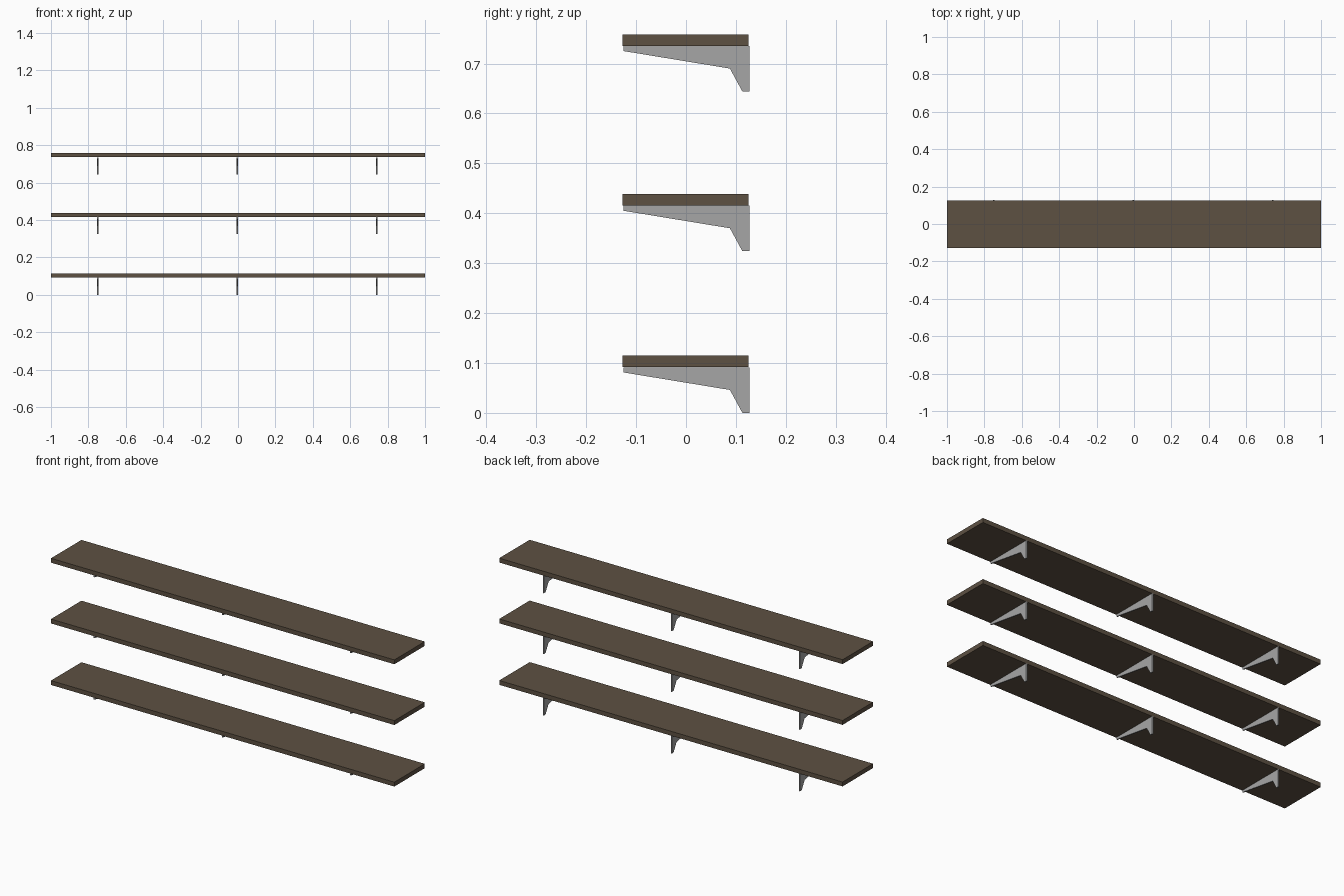
import bpy, bmesh

if "Cube" in bpy.data.objects:
    bpy.data.objects.remove(bpy.data.objects["Cube"])


def material(name, rgb):
    m = bpy.data.materials.new(name)
    m.diffuse_color = (*rgb, 1)
    m.use_nodes = True
    m.node_tree.nodes["Principled BSDF"].inputs["Base Color"].default_value = m.diffuse_color
    return m


wood = material("dark_wood", (0.11, 0.082, 0.055))
metal = material("grey_metal", (0.38, 0.38, 0.38))


def extrude_x(name, profile, x0, x1, mat):
    """Extrude a closed (y, z) profile from x0 to x1."""
    bm = bmesh.new()
    face = bm.faces.new([bm.verts.new((x0, y, z)) for y, z in profile])
    ext = bmesh.ops.extrude_face_region(bm, geom=[face])
    verts = [g for g in ext["geom"] if isinstance(g, bmesh.types.BMVert)]
    bmesh.ops.translate(bm, verts=verts, vec=(x1 - x0, 0, 0))
    bmesh.ops.recalc_face_normals(bm, faces=bm.faces)
    me = bpy.data.meshes.new(name)
    bm.to_mesh(me)
    bm.free()
    me.materials.append(mat)
    ob = bpy.data.objects.new(name, me)
    bpy.context.collection.objects.link(ob)
    return ob


THICK = 0.006
for i, base in enumerate((0.0, 0.324, 0.644)):
    # shelf board
    lo, hi = base + 0.0915, base + 0.1145
    extrude_x(f"shelf_board_{i + 1}",
              [(-0.1275, lo), (0.1255, lo), (0.1255, hi), (-0.1275, hi)],
              -1, 1, wood)
    # three thin brackets: tapered arm with a short wall leg
    top = base + 0.0913
    profile = [(-0.125, top), (-0.125, base + 0.081), (0.088, base + 0.046),
               (0.113, base), (0.1275, base), (0.1275, top)]
    for j, x in enumerate((-0.75, -0.004, 0.742)):
        extrude_x(f"bracket_{i + 1}_{j + 1}", profile,
                  x - THICK / 2, x + THICK / 2, metal)
